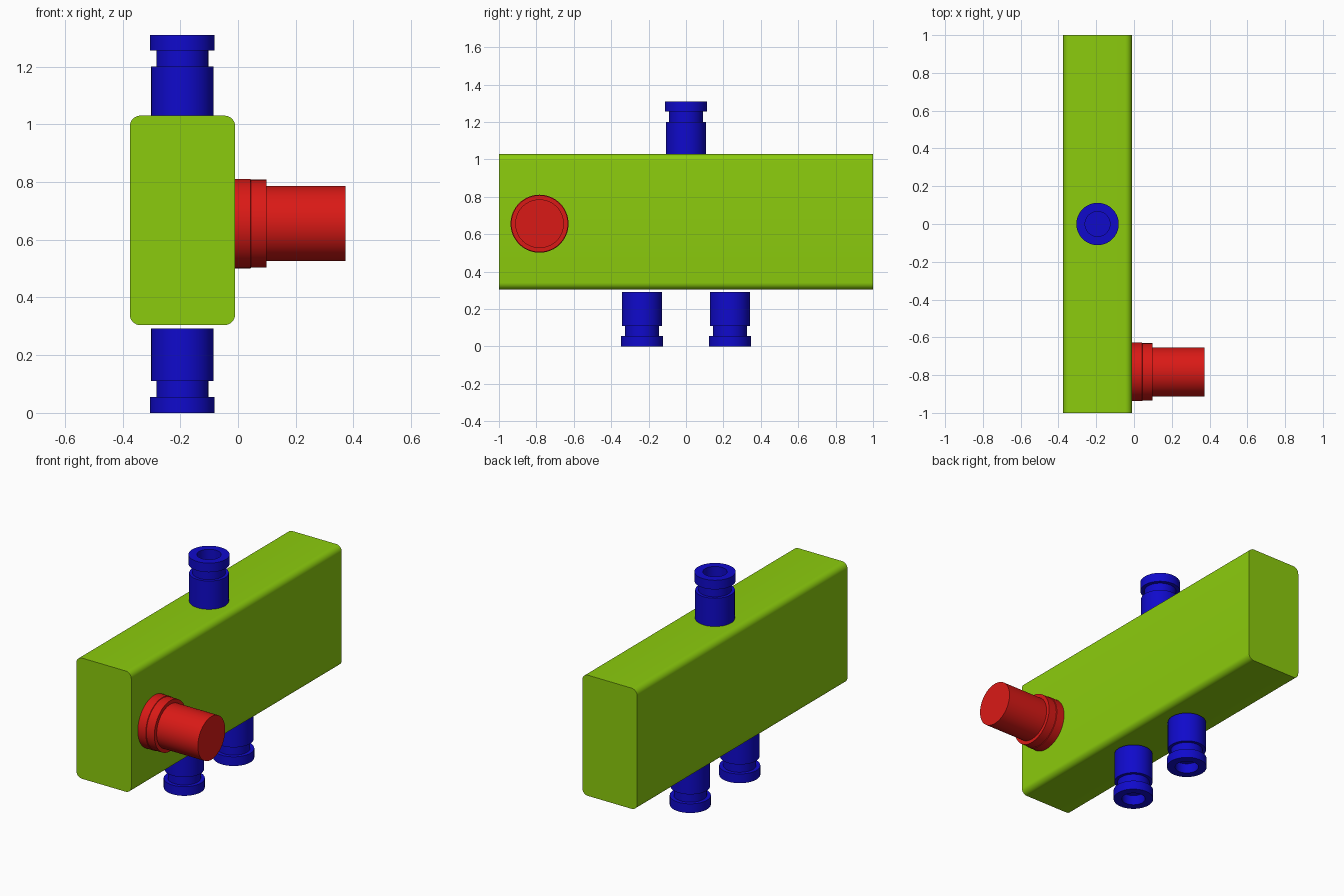
import bpy, bmesh, math
from mathutils import Matrix

if "Cube" in bpy.data.objects:
    bpy.data.objects.remove(bpy.data.objects["Cube"])


def material(name, rgb):
    m = bpy.data.materials.new(name)
    m.diffuse_color = (*rgb, 1)
    m.use_nodes = True
    m.node_tree.nodes["Principled BSDF"].inputs["Base Color"].default_value = m.diffuse_color
    return m


green = material("green", (0.26, 0.60, 0.004))
blue = material("blue", (0.005, 0.003, 0.60))
red = material("red", (0.70, 0.01, 0.008))


def finish(bm, name, mat):
    bmesh.ops.recalc_face_normals(bm, faces=bm.faces)
    mesh = bpy.data.meshes.new(name)
    bm.to_mesh(mesh)
    bm.free()
    mesh.materials.append(mat)
    ob = bpy.data.objects.new(name, mesh)
    bpy.context.collection.objects.link(ob)
    bpy.ops.object.select_all(action='DESELECT')
    ob.select_set(True)
    bpy.context.view_layer.objects.active = ob
    bpy.ops.object.shade_smooth_by_angle(angle=math.radians(30))
    return ob


def lathe(name, profile, mat, matrix, sides=64):
    """Turn a closed (radius, height) outline around z, then place it."""
    bm = bmesh.new()
    verts = [bm.verts.new((r, 0, z)) for r, z in profile]
    edges = [bm.edges.new(pair) for pair in zip(verts, verts[1:])]
    bmesh.ops.spin(bm, geom=verts + edges, axis=(0, 0, 1), cent=(0, 0, 0),
                   angle=math.tau, steps=sides, use_duplicate=False)
    bmesh.ops.remove_doubles(bm, verts=bm.verts, dist=1e-5)
    bm.transform(matrix)
    return finish(bm, name, mat)


# Valve block: only the four long edges are rounded
bm = bmesh.new()
bmesh.ops.create_cube(bm, size=1, matrix=Matrix.Translation((-0.1925, 0, 0.667))
                      @ Matrix.Diagonal((0.365, 2.0, 0.726, 1)))
long_edges = [e for e in bm.edges if abs(e.verts[0].co.y - e.verts[1].co.y) > 1]
bmesh.ops.bevel(bm, geom=long_edges, offset=0.037, segments=8, profile=0.5,
                affect='EDGES')
finish(bm, "valve_block", green)

# Hose ports: flanged mouth at z = 0, necked, with a blind bore
port = [(0, 0.06), (0.066, 0.06), (0.066, 0), (0.112, 0), (0.112, 0.055),
        (0.09, 0.055), (0.09, 0.11), (0.108, 0.11), (0.108, 0.292), (0, 0.292)]
for name, y in (("lower_port_front", -0.235), ("lower_port_back", 0.235)):
    lathe(name, port, blue, Matrix.Translation((-0.193, y, 0)))
lathe("upper_port", port, blue, Matrix.Translation((-0.193, 0, 1.31))
      @ Matrix.Rotation(math.pi, 4, 'X'))

# Side solenoid: stepped collar and barrel pointing along +x
solenoid = [(0, -0.015), (0.155, -0.015), (0.155, 0.043), (0.152, 0.045),
            (0.152, 0.098), (0.13, 0.098), (0.13, 0.372), (0, 0.372)]
lathe("solenoid", solenoid, red, Matrix.Translation((0, -0.783, 0.656))
      @ Matrix.Rotation(math.pi / 2, 4, 'Y'))
